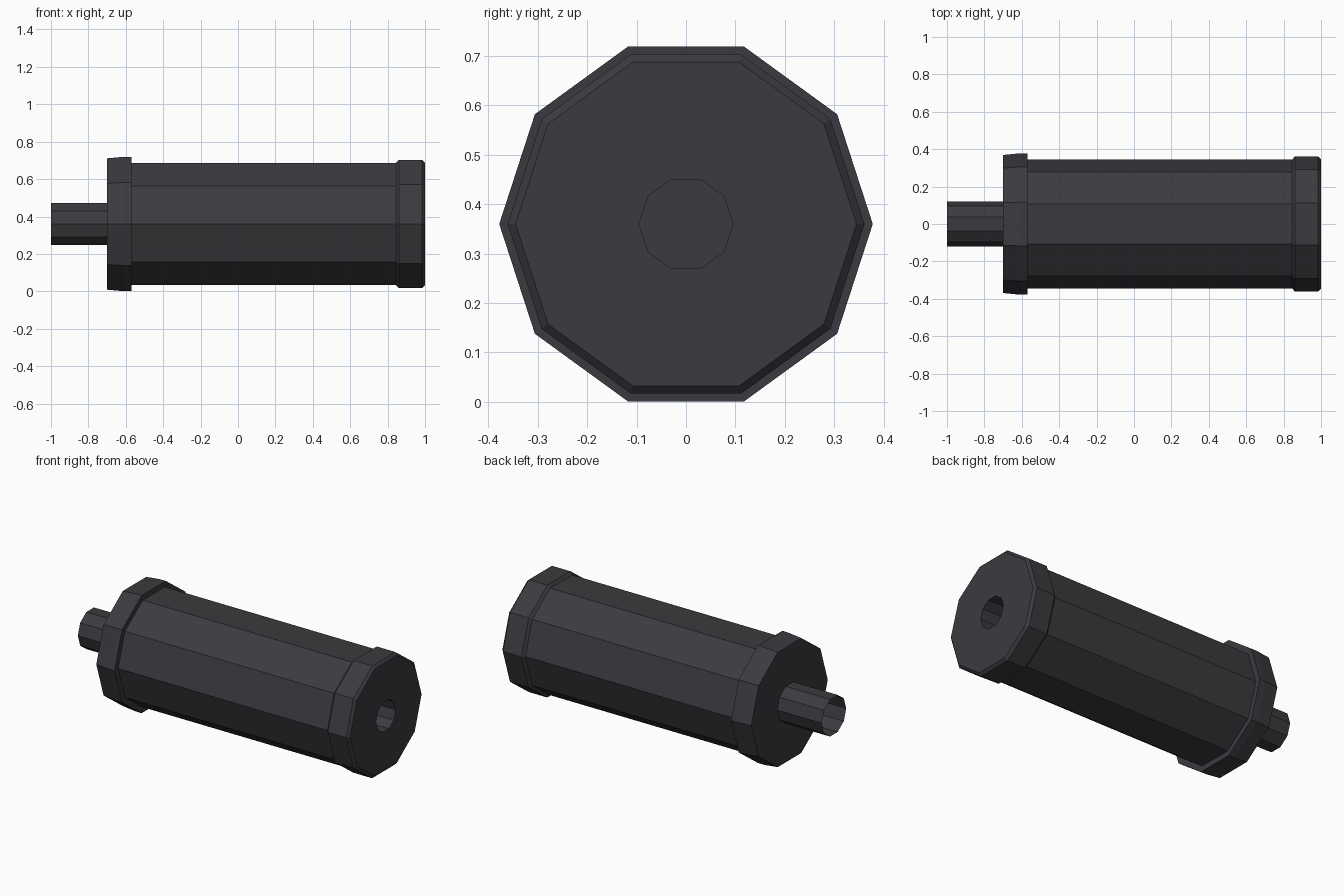
import bpy
import bmesh
from math import cos, sin, tau

cube = bpy.data.objects.get("Cube")
if cube:
    bpy.data.objects.remove(cube, do_unlink=True)

SIDES = 10
AXIS_Z = 0.36

metal = bpy.data.materials.new("charcoal_metal")
metal.use_nodes = True
colour = (0.044, 0.043, 0.050, 1)
metal.diffuse_color = colour
bsdf = next(n for n in metal.node_tree.nodes if n.type == "BSDF_PRINCIPLED")
bsdf.inputs["Base Color"].default_value = colour


def lathe(name, profile):
    """Turn (x, radius) points round the long axis; radius 0 closes an end.
    Run the profile from -x to +x along the outside to face outwards."""
    bm = bmesh.new()
    rings = []
    for x, r in profile:
        count = SIDES if r > 0 else 1
        rings.append([bm.verts.new((x, r * cos(tau * i / SIDES), AXIS_Z + r * sin(tau * i / SIDES)))
                      for i in range(count)])
    for a, b in zip(rings, rings[1:]):
        if len(a) == 1:
            bm.faces.new(b)
        elif len(b) == 1:
            bm.faces.new(a[::-1])
        else:
            for i in range(SIDES):
                j = (i + 1) % SIDES
                bm.faces.new((a[i], b[i], b[j], a[j]))
    # Single points only mark closed ends
    bmesh.ops.delete(bm, geom=[v for v in bm.verts if not v.link_faces], context="VERTS")
    # Every part is turned so that its outer faces look away from the axis
    for f in bm.faces:
        f.normal_flip()
    bm.normal_update()
    mesh = bpy.data.meshes.new(name)
    bm.to_mesh(mesh)
    bm.free()
    mesh.materials.append(metal)
    obj = bpy.data.objects.new(name, mesh)
    bpy.context.collection.objects.link(obj)
    return obj


# Open hollow stem
lathe("stem", [(-1.0, 0.119), (-0.70, 0.119)])

# Wide flange with a slightly tapered rim
lathe("flange", [(-0.70, 0), (-0.70, 0.369), (-0.61, 0.378), (-0.57, 0.378), (-0.57, 0.344)])

# Main barrel
lathe("barrel", [(-0.57, 0.344), (0.845, 0.344)])

# Bevelled end cap with a blind socket
lathe("end_cap", [(0.845, 0.344), (0.86, 0.361), (0.985, 0.361), (1.0, 0.345),
                  (1.0, 0.095), (0.70, 0.095), (0.70, 0)])
